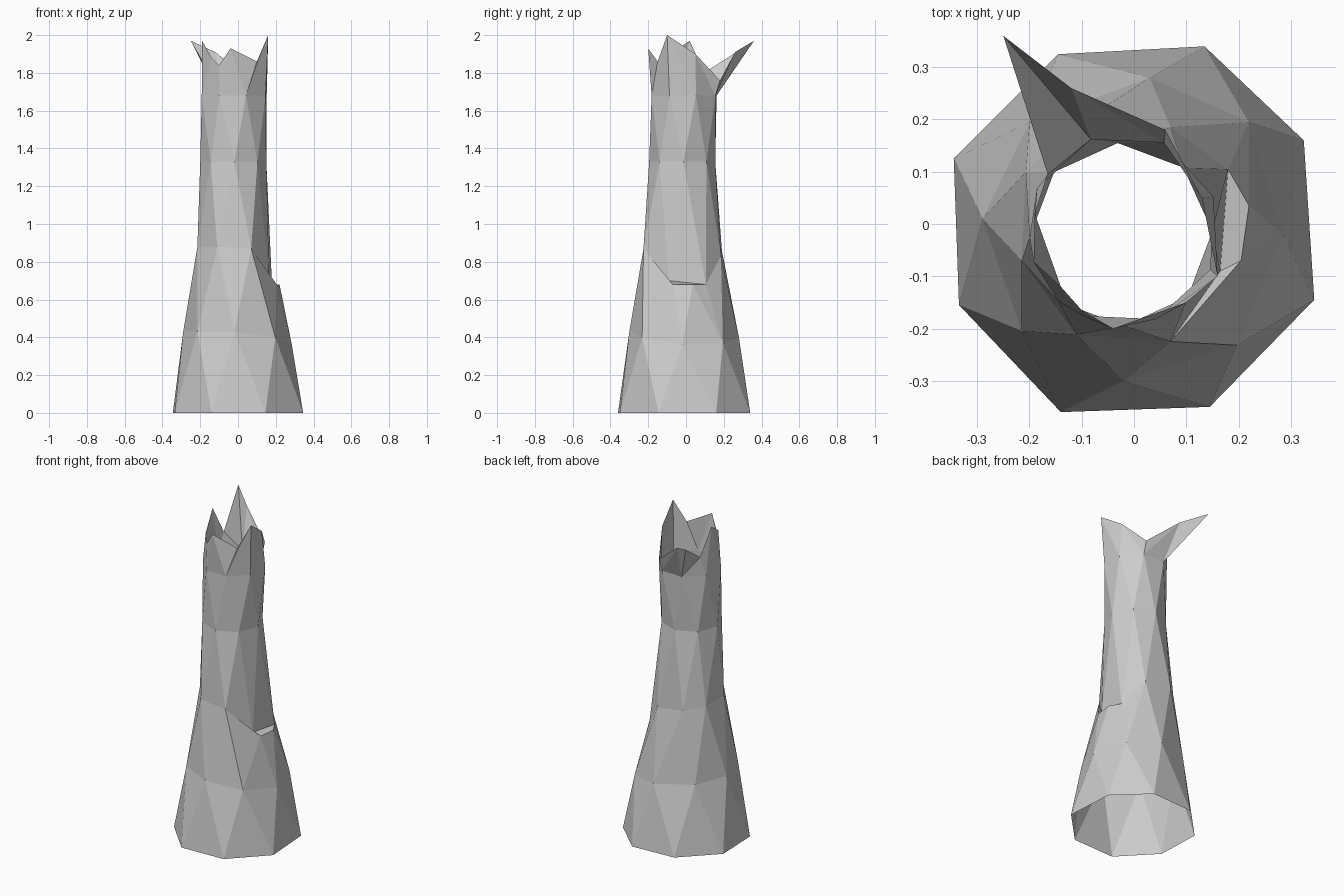
import bpy, bmesh
from math import atan2, cos, sin, pi, radians

if "Cube" in bpy.data.objects:
    bpy.data.objects.remove(bpy.data.objects["Cube"])


def angle(p):
    return atan2(p[1], p[0]) % (2 * pi)


def ring(cx, cy, z, r, phase):
    pts = []
    for k in range(8):
        a = radians(phase + 45 * k)
        pts.append((cx + r * cos(a), cy + r * sin(a), z))
    return pts


def zip_rings(bm, lower, upper):
    """Triangulate the band between two closed loops, walking round by angle."""
    lo, up = sorted(lower, key=angle), sorted(upper, key=angle)
    va = [bm.verts.new(p) for p in lo]
    vb = [bm.verts.new(p) for p in up]
    ta = [angle(p) for p in lo] + [angle(lo[0]) + 2 * pi]
    tb = [angle(p) for p in up] + [angle(up[0]) + 2 * pi]
    na, nb, i, j = len(lo), len(up), 0, 0
    while i < na or j < nb:
        if j == nb or (i < na and ta[i + 1] <= tb[j + 1]):
            bm.faces.new((va[i], va[(i + 1) % na], vb[j % nb]))
            i += 1
        else:
            bm.faces.new((va[i % na], vb[(j + 1) % nb], vb[j]))
            j += 1


# flared foot
foot = [(x, y, 0) for x, y in (
    (0.325, 0.16), (0.135, 0.34), (-0.145, 0.325), (-0.345, 0.125),
    (-0.335, -0.155), (-0.14, -0.36), (0.145, -0.35), (0.345, -0.145))]
shin = [(0.285, -0.02, 0.36), (0.22, 0.195, 0.37), (0.03, 0.28, 0.40),
        (-0.20, 0.195, 0.42), (-0.29, 0.01, 0.43), (-0.215, -0.205, 0.43),
        (-0.02, -0.30, 0.43), (0.197, -0.232, 0.40)]

# waist: the right side has a low lip with a small ledge
waist = [(0.07, 0.185, 0.83), (-0.11, 0.19, 0.86), (-0.207, 0.10, 0.88),
         (-0.215, -0.07, 0.88), (-0.11, -0.212, 0.88), (0.07, -0.225, 0.87)]
lip = [(0.18, 0.105, 0.68), (0.22, 0.035, 0.68), (0.205, -0.07, 0.68)]
inset = [(0.18, 0.105, 0.68), (0.165, -0.09, 0.70)]

# slim neck
neck_low = ring(-0.025, -0.02, 1.33, 0.175, 2)
neck_high = ring(-0.02, -0.01, 1.68, 0.183, 20)

# jagged broken rim with the splinter leaning out at the back left
rim = [(0.13, 0.05, 1.90), (0.06, 0.18, 1.76), (-0.12, 0.26, 1.91),
       (-0.25, 0.36, 1.97), (-0.165, 0.095, 1.80), (-0.19, 0.02, 1.97),
       (-0.14, -0.12, 1.88), (-0.10, -0.165, 1.84), (-0.04, -0.20, 1.93),
       (0.10, -0.15, 1.86), (0.16, -0.10, 2.0)]

bm = bmesh.new()
zip_rings(bm, foot, shin)
zip_rings(bm, shin, waist + lip)
zip_rings(bm, waist + inset, neck_low)
zip_rings(bm, neck_low, neck_high)
zip_rings(bm, neck_high, rim)

# ledge, and the sliver beside it
bm.faces.new([bm.verts.new(p) for p in (lip[0], inset[1], lip[2], lip[1])])
bm.faces.new([bm.verts.new(p) for p in (lip[2], inset[1], waist[5])])

bmesh.ops.remove_doubles(bm, verts=bm.verts, dist=0.0005)
mesh = bpy.data.meshes.new("hollow_trunk")
bm.to_mesh(mesh)
bm.free()
trunk = bpy.data.objects.new("hollow_trunk", mesh)
bpy.context.collection.objects.link(trunk)
